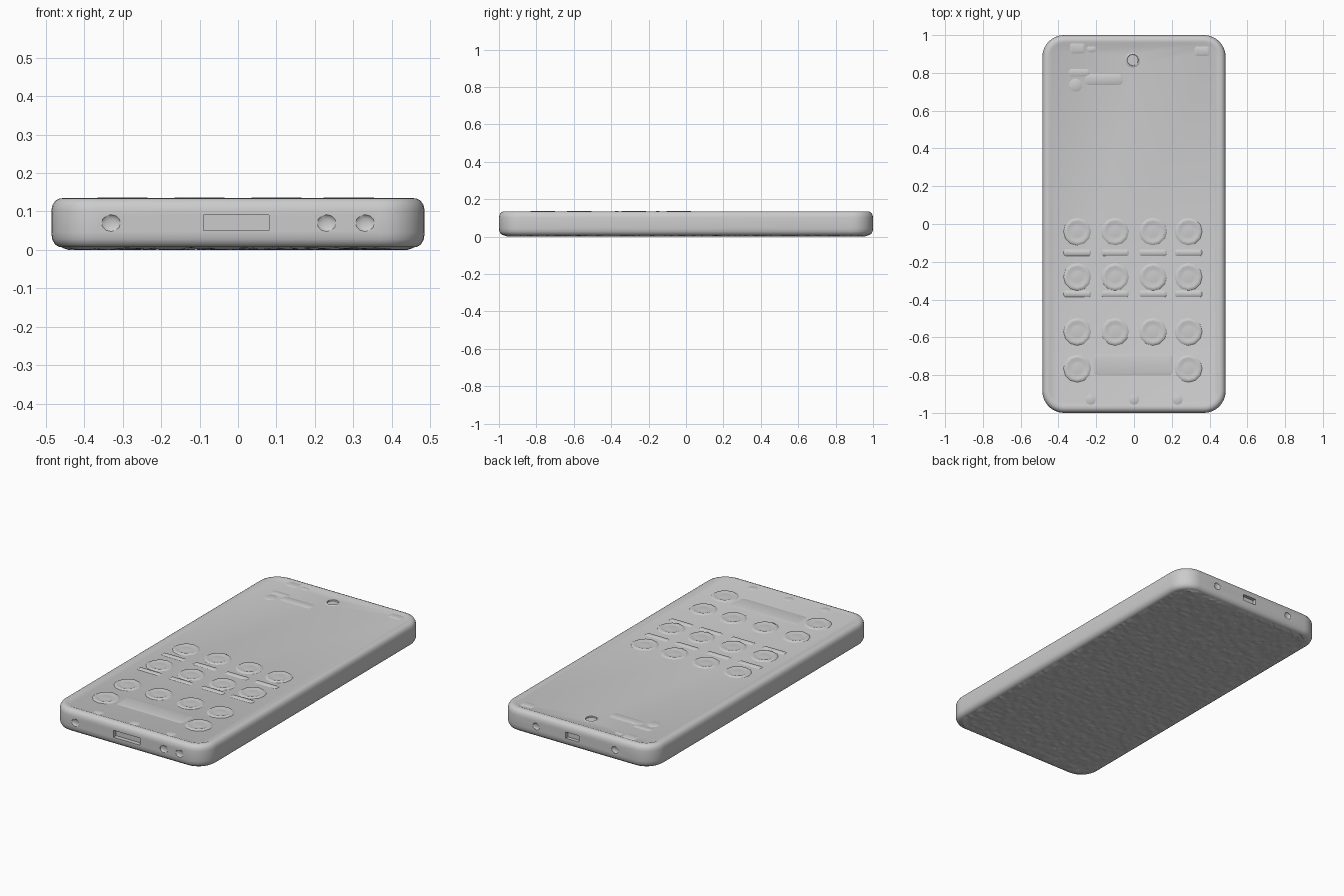
import bpy, bmesh, math, random

if "Cube" in bpy.data.objects:
    bpy.data.objects.remove(bpy.data.objects["Cube"])

random.seed(4)
SCREEN_Z = 0.131


def finish(name, bm, smooth=True):
    bmesh.ops.remove_doubles(bm, verts=bm.verts, dist=0.0002)
    bmesh.ops.recalc_face_normals(bm, faces=bm.faces)
    me = bpy.data.meshes.new(name)
    bm.to_mesh(me)
    bm.free()
    ob = bpy.data.objects.new(name, me)
    bpy.context.collection.objects.link(ob)
    if smooth:
        shade(ob)
    return ob


def shade(ob, angle=35):
    bpy.ops.object.select_all(action='DESELECT')
    ob.select_set(True)
    bpy.context.view_layer.objects.active = ob
    bpy.ops.object.shade_smooth_by_angle(angle=math.radians(angle))


def outline(cx, cy, hx, hy, r, seg):
    """Rounded rectangle; a circle when hx == hy == r."""
    pts = []
    for q, (sx, sy) in enumerate([(1, 1), (-1, 1), (-1, -1), (1, -1)]):
        for i in range(seg + 1):
            a = math.pi / 2 * (q + i / seg)
            pts.append((cx + sx * (hx - r) + r * math.cos(a),
                        cy + sy * (hy - r) + r * math.sin(a)))
    return pts


def loft(bm, cx, cy, hx, hy, r, seg, profile):
    """Stack rounded outlines through (inset, z) pairs and cap both ends."""
    rings = []
    for d, z in profile:
        p = outline(cx, cy, hx - d, hy - d, max(r - d, 0.004), seg)
        rings.append([bm.verts.new((x, y, z)) for x, y in p])
    n = len(rings[0])
    for a, b in zip(rings, rings[1:]):
        for i in range(n):
            j = (i + 1) % n
            bm.faces.new((a[i], a[j], b[j], b[i]))
    bm.faces.new(rings[0][::-1])
    bm.faces.new(rings[-1])


def raised(bm, cx, cy, hx, hy, r, h, edge=0.008, seg=3):
    loft(bm, cx, cy, hx, hy, r, seg,
         [(0, SCREEN_Z - 0.004), (0, SCREEN_Z), (edge, SCREEN_Z + h)])


# Body shell with rounded edges, a low rim and the sunken screen
bm = bmesh.new()
edge = [(0.034, 0.006), (0.02, 0.008), (0.009, 0.015), (0.002, 0.028), (0, 0.045),
        (0, 0.102), (0.003, 0.117), (0.011, 0.129), (0.022, 0.134),
        (0.036, 0.135), (0.046, SCREEN_Z)]
loft(bm, 0, 0, 0.485, 1.0, 0.115, 8, edge)
body = finish("phone_body", bm, False)

# Cutters: charging port, rear-end socket, speaker dents, camera hole
bm = bmesh.new()


def box(cx, cy, cz, sx, sy, sz):
    r = bmesh.ops.create_cube(bm, size=1)
    for v in r['verts']:
        v.co = (cx + v.co.x * sx, cy + v.co.y * sy, cz + v.co.z * sz)


def dent(cx, cy, cz, rx, ry, rz):
    r = bmesh.ops.create_icosphere(bm, subdivisions=2, radius=1)
    for v in r['verts']:
        v.co = (cx + v.co.x * rx, cy + v.co.y * ry, cz + v.co.z * rz)


box(-0.005, -1.0, 0.071, 0.17, 0.05, 0.04)
box(0.02, 1.0, 0.071, 0.085, 0.04, 0.036)
for x in (-0.33, 0.23, 0.33):
    dent(x, -1.0, 0.07, 0.025, 0.008, 0.022)
for x in (-0.25, 0.25):
    dent(x, 1.0, 0.07, 0.022, 0.008, 0.02)
loft(bm, -0.007, 0.868, 0.03, 0.03, 0.03, 3, [(0, 0.116), (0, 0.16)])
cutter = finish("port_cutter", bm, False)
cutter.hide_render = True
cutter.hide_set(True)
mod = body.modifiers.new("ports", 'BOOLEAN')
mod.object = cutter
mod.operation = 'DIFFERENCE'
mod.solver = 'EXACT'
bpy.context.view_layer.objects.active = body
bpy.ops.object.modifier_apply(modifier=mod.name)
bpy.data.objects.remove(cutter)
shade(body)

# Camera lens and its bezel
bm = bmesh.new()
loft(bm, -0.007, 0.868, 0.04, 0.04, 0.04, 3,
     [(0, SCREEN_Z - 0.004), (0, SCREEN_Z), (0.005, 0.134), (0.009, 0.134),
      (0.012, 0.122), (0.02, 0.124)])
finish("camera_lens", bm)

# App icons: raised ring with a shallow middle
cols = (-0.3, -0.1, 0.1, 0.288)
spots = [(x, y) for y in (-0.04, -0.28, -0.57) for x in cols]
spots += [(-0.3, -0.765), (0.288, -0.765)]
bm = bmesh.new()
for x, y in spots:
    loft(bm, x, y, 0.073, 0.073, 0.073, 3,
         [(0, SCREEN_Z - 0.004), (0, SCREEN_Z), (0.008, 0.136), (0.018, 0.136),
          (0.03, 0.132), (0.045, 0.134)])
finish("app_icons", bm)

# Label bars under the upper two rows
bm = bmesh.new()
for y in (-0.152, -0.37):
    for x in cols:
        raised(bm, x, y, 0.072, 0.017, 0.012, 0.005)
finish("icon_labels", bm)

# Search bar between the bottom icons
bm = bmesh.new()
raised(bm, -0.005, -0.745, 0.21, 0.055, 0.02, 0.002)
finish("search_bar", bm)

# Navigation dots
bm = bmesh.new()
for x in (-0.23, 0, 0.23):
    raised(bm, x, -0.93, 0.027, 0.027, 0.027, 0.003)
finish("navigation_dots", bm)

# Status marks and clock widget at the top
bm = bmesh.new()
for x, y, hx, hy in [(-0.3, 0.93, 0.04, 0.027), (-0.225, 0.925, 0.025, 0.016),
                     (0.36, 0.915, 0.04, 0.025)]:
    raised(bm, x, y, hx, hy, 0.015, 0.003)
finish("status_marks", bm)
bm = bmesh.new()
raised(bm, -0.31, 0.735, 0.035, 0.035, 0.035, 0.003)
raised(bm, -0.29, 0.80, 0.055, 0.02, 0.015, 0.003)
raised(bm, -0.16, 0.765, 0.10, 0.028, 0.02, 0.003)
finish("clock_widget", bm)

# Textured back panel: a grid fitted to the rounded outline, finely roughened
HX, HY, R, NX, NY = 0.46, 0.975, 0.09, 46, 98
bm = bmesh.new()
rows = []
for j in range(NY + 1):
    y = -HY + 2 * HY * j / NY
    over = max(0.0, abs(y) - (HY - R))
    w = HX - R + math.sqrt(max(R * R - over * over, 0))
    row = []
    for i in range(NX + 1):
        rim = i in (0, NX) or j in (0, NY)
        z = 0.007 if rim else random.uniform(0, 0.006)
        row.append(bm.verts.new((w * (2 * i / NX - 1), y, z)))
    rows.append(row)
for a, b in zip(rows, rows[1:]):
    for i in range(NX):
        bm.faces.new((a[i], b[i], b[i + 1], a[i + 1]))
back = finish("textured_back", bm, False)
if back.data.polygons[0].normal.z > 0:
    back.data.flip_normals()
